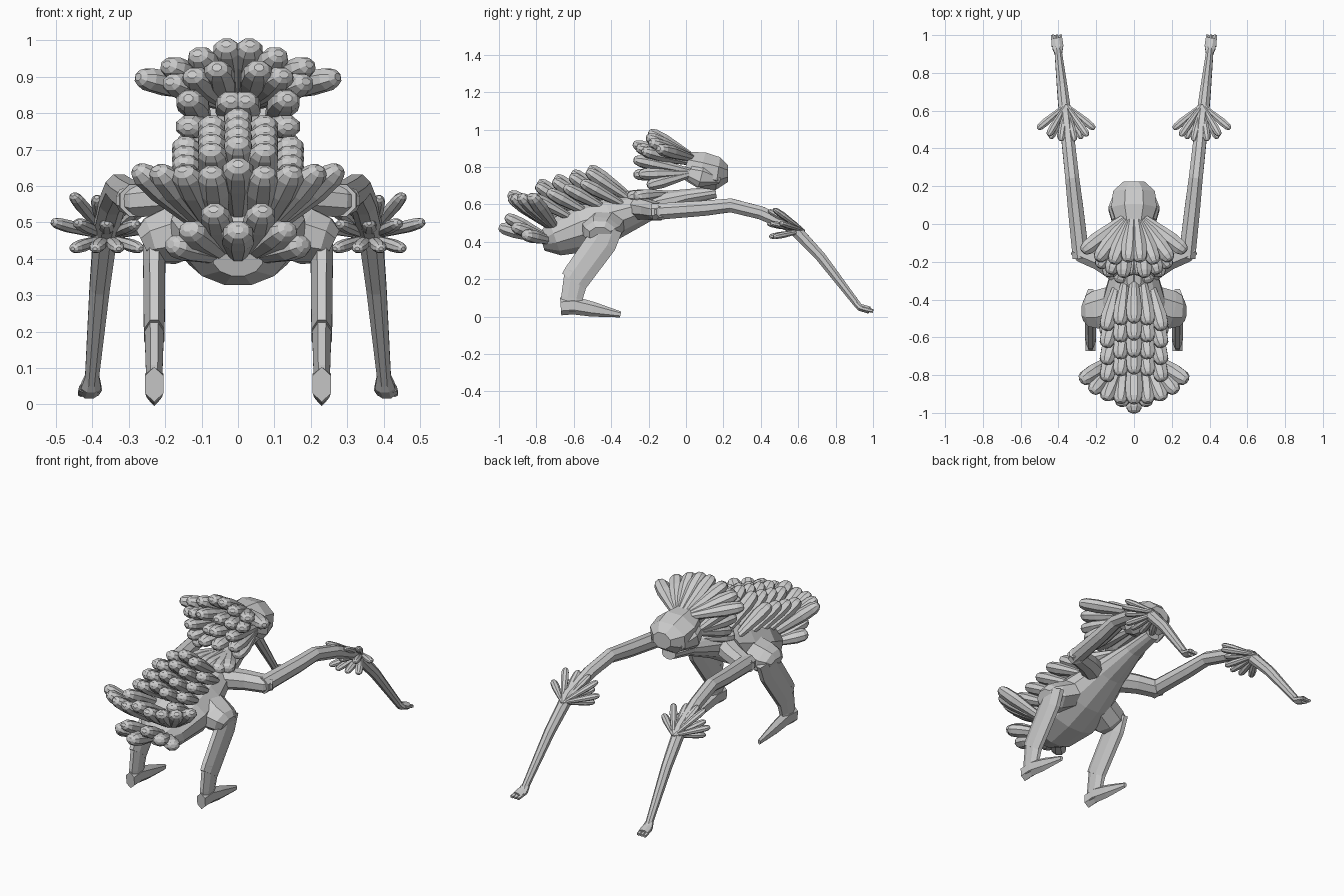
import bpy, bmesh
from math import cos, sin, pi, radians
from mathutils import Vector

cube = bpy.data.objects.get("Cube")
if cube:
    bpy.data.objects.remove(cube)

colour = (0.6, 0.6, 0.6, 1)
grey = bpy.data.materials.new("plain grey")
grey.use_nodes = True
grey.diffuse_color = colour
grey.node_tree.nodes["Principled BSDF"].inputs["Base Color"].default_value = colour

X_AXIS = Vector((1, 0, 0))
Y_AXIS = Vector((0, 1, 0))
Z_AXIS = Vector((0, 0, 1))


def loft(bm, path, radii, flatness=1, sides=8, axis=X_AXIS):
    """Skin oval rings along a path; flatness is height divided by width."""
    points = [Vector(point) for point in path]
    last = len(points) - 1
    rings = []
    for i, (point, radius) in enumerate(zip(points, radii)):
        tangent = (points[min(i + 1, last)] - points[max(i - 1, 0)]).normalized()
        across = (axis - tangent * axis.dot(tangent)).normalized()
        up = across.cross(tangent) * flatness
        angles = [2 * pi * (k + 0.5) / sides for k in range(sides)]
        rings.append([bm.verts.new(point + (across * cos(a) + up * sin(a)) * radius)
                      for a in angles])
    for ring, following in zip(rings, rings[1:]):
        for k in range(sides):
            bm.faces.new((ring[k - 1], ring[k], following[k], following[k - 1]))
    bm.faces.new(rings[0])
    bm.faces.new(rings[-1])


def finish(name, bm):
    bmesh.ops.recalc_face_normals(bm, faces=bm.faces)
    mesh = bpy.data.meshes.new(name)
    bm.to_mesh(mesh)
    bm.free()
    mesh.materials.append(grey)
    part = bpy.data.objects.new(name, mesh)
    bpy.context.collection.objects.link(part)


def solid(name, path, radii, **options):
    bm = bmesh.new()
    loft(bm, path, radii, **options)
    finish(name, bm)


def pair(name, path, radii, **options):
    """Build a part on the left and mirror it to the right."""
    solid("left_" + name, path, radii, **options)
    solid("right_" + name, [(-x, y, z) for x, y, z in path], radii, **options)


def feather(bm, base, tip, width):
    """Blunt, club-shaped feather that swells toward its tip."""
    across = (tip - base).cross(Z_AXIS)
    stations = (0, 0.3, 0.7, 0.9, 0.97, 1)
    swelling = (0.4, 0.7, 1, 0.9, 0.65, 0.3)
    loft(bm, [base.lerp(tip, s) for s in stations], [width * s for s in swelling],
         flatness=0.8, axis=across)


def blend(span, fraction):
    return span[0] + (span[1] - span[0]) * fraction


def fan(bm, root, count, length, turn, pitch, width):
    """Mirrored feathers sweeping backward, with turn and pitch varying evenly."""
    for i in range(count):
        fraction = i / (count - 1)
        yaw = radians(blend(turn, fraction))
        rise = radians(blend(pitch, fraction))
        reach = blend(length, fraction)
        offset = Vector((sin(yaw) * cos(rise), -cos(yaw) * cos(rise), sin(rise))) * reach
        for mirror in (Vector((1, 1, 1)), Vector((-1, 1, 1))):
            base = Vector(root)
            feather(bm, base * mirror, (base + offset) * mirror, width)


# Torso tapering into the neck
solid("torso", [(0, y, z) for y, z in ((-.77, .4), (-.7, .42), (-.55, .475), (-.4, .525),
                                       (-.2, .59), (0, .64), (.16, .665))],
      (.07, .14, .19, .17, .11, .06, .045), flatness=.72, sides=12)

# Wedge head with a blunt beak, and cheek flaps
solid("head", [(0, y, z) for y, z in ((0, .81), (.08, .785), (.17, .765), (.225, .765))],
      (.1, .13, .12, .06), flatness=.8)
pair("cheek", [(.1, .02, .77), (.11, .08, .75), (.09, .18, .73)], (.02, .03, .01),
     flatness=2, sides=6)

# Long arms that spread as they reach forward
pair("shoulder", [(.06, -.26, .58), (.18, -.19, .57), (.28, -.15, .56), (.32, -.13, .56)],
     (.07, .06, .055, .035), flatness=.9, axis=Y_AXIS)


def arm_path(profile):
    return [(.3 + y / 9, y, z) for y, z in profile]


pair("arm", arm_path([(-.18, .56), (.1, .58), (.24, .595), (.4, .555), (.57, .48),
                      (.72, .32), (.92, .06)]),
     (.048, .044, .04, .038, .036, .03, .02))
pair("hand", arm_path([(.9, .08), (.93, .05), (.98, .035)]), (.02, .03, .03), flatness=.7)
for finger, shift in (("inner", -.02), ("middle", 0), ("outer", .02)):
    pair(finger + "_finger", [(x + shift, y, z) for x, y, z in arm_path([(.94, .045), (1, .03)])],
         (.013, .01), sides=6)


# Legs and tapering feet
def leg_path(profile):
    return [(.23, y, z) for y, z in profile]


pair("thigh", [(.1, -.43, .5), (.19, -.455, .46), (.24, -.46, .45), (.26, -.46, .44)],
     (.11, .11, .09, .06), flatness=.75, axis=Y_AXIS)
pair("shin", leg_path([(-.42, .48), (-.45, .4), (-.58, .22), (-.6, .19)]),
     (.033, .033, .031, .03), flatness=2.7)
pair("ankle", leg_path([(-.58, .24), (-.61, .1), (-.61, .03)]), (.03, .025, .025), flatness=2.5)
pair("foot", leg_path([(-.67, .055), (-.6, .06), (-.5, .04), (-.35, .012)]),
     (.03, .03, .025, .01), flatness=1.6, sides=6)

# Crest sweeping back from the head
bm = bmesh.new()
fan(bm, (.01, .06, .84), 4, (.3, .34), (5, 52), (30, 10), .045)
fan(bm, (.03, .04, .82), 3, (.34, .32), (5, 30), (18, 12), .045)
fan(bm, (.09, .05, .77), 3, (.34, .27), (8, 10), (12, -15), .045)
fan(bm, (.02, .02, .76), 2, (.3, .3), (0, 5), (15, 0), .045)
finish("head_crest", bm)

# Flat feathers lying on the shoulders
bm = bmesh.new()
fan(bm, (.02, -.1, .66), 3, (.24, .2), (0, 30), (-5, -5), .045)
finish("shoulder_feathers", bm)

# Overlapping rows along the back
bm = bmesh.new()
for row in range(4):
    height = .63 - row * .025
    for column in range(-2, 3):
        drop = column * column * .02
        base = Vector((column * .045, -.28 - row * .09 - drop / 2, height - drop / 2))
        feather(bm, base, base + Vector((column * .03, -.24, .17 - drop / 2)), .045)
finish("back_feathers", bm)

# Tail fans
bm = bmesh.new()
fan(bm, (.05, -.68, .45), 4, (.33, .34), (5, 57), (36, 36), .046)
fan(bm, (.03, -.7, .4), 3, (.3, .23), (8, 43), (27, 10), .045)
feather(bm, Vector((0, -.65, .5)), Vector((0, -.95, .66)), .05)
feather(bm, Vector((0, -.72, .4)), Vector((0, -1, .48)), .048)
finish("tail_feathers", bm)

# Forearm tufts
bm = bmesh.new()
wrist = (.36, .63, .46)
fan(bm, wrist, 5, (.2, .2), (-50, 50), (10, 12), .022)
fan(bm, wrist, 4, (.22, .22), (-35, 30), (25, 32), .022)
fan(bm, wrist, 4, (.19, .19), (-30, 30), (-10, -10), .022)
finish("forearm_feathers", bm)
